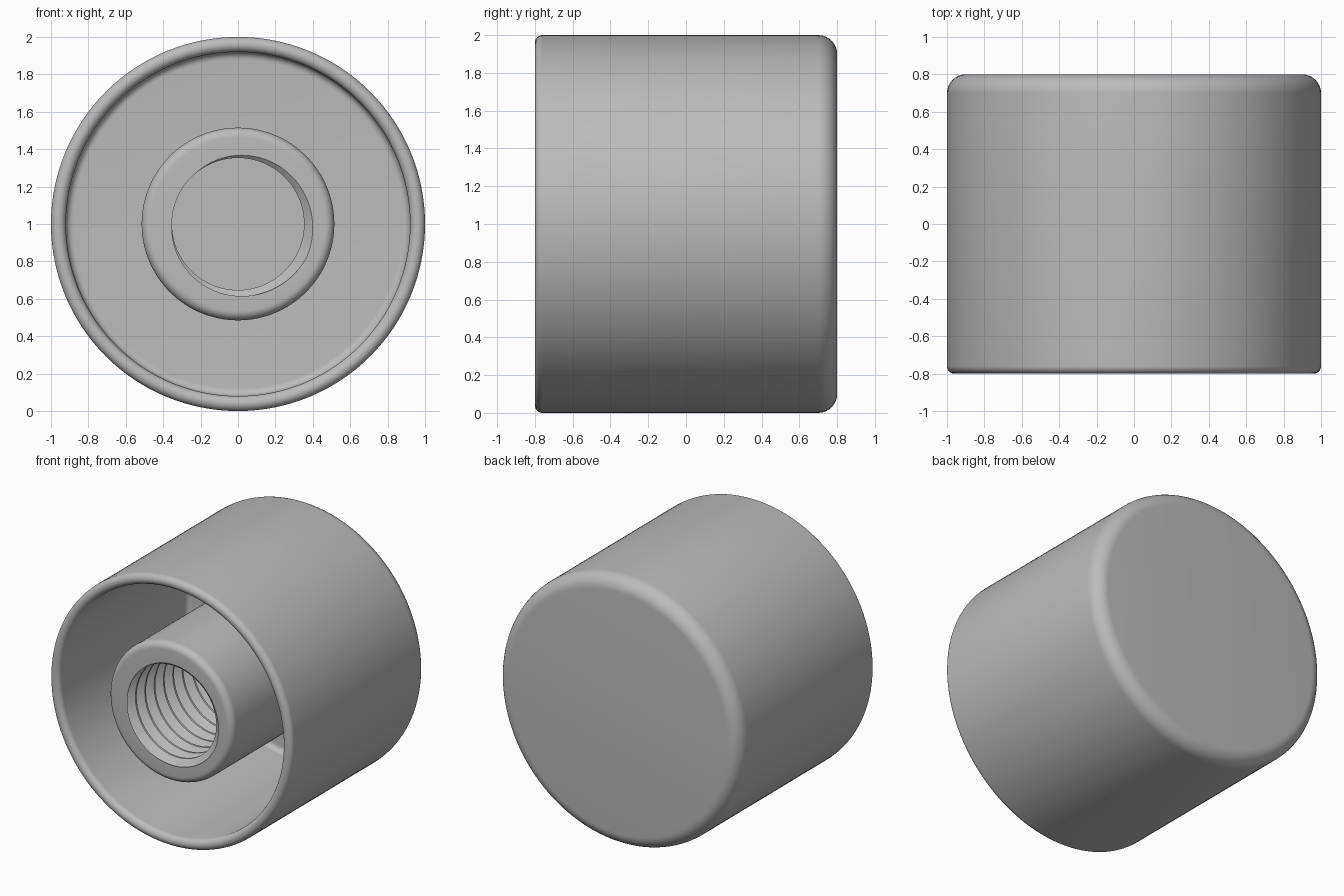
import bpy, bmesh
from math import cos, sin, pi, radians

if "Cube" in bpy.data.objects:
    bpy.data.objects.remove(bpy.data.objects["Cube"], do_unlink=True)

SEGMENTS = 128
FRONT, BACK, FLOOR = -0.8, 0.8, 0.72

grey = bpy.data.materials.new("plain_grey")
grey.use_nodes = True
grey.diffuse_color = (0.5, 0.5, 0.5, 1)
grey.node_tree.nodes["Principled BSDF"].inputs["Base Color"].default_value = grey.diffuse_color


def arc(radius, y, size, start, end, steps=8):
    """Fillet points (radius, y) around a centre, angles in degrees."""
    angles = [radians(start + (end - start) * i / steps) for i in range(steps + 1)]
    return [(radius + size * cos(a), y + size * sin(a)) for a in angles]


def ring(radius, y):
    return lambda a: (radius, y)


def sweep(name, rows):
    """Join rows of points around the y axis; each row maps angle to (radius, y)."""
    bm = bmesh.new()
    grid = []
    for row in rows:
        line = []
        for j in range(SEGMENTS + 1):
            a = 2 * pi * j / SEGMENTS
            r, y = row(a)
            line.append(bm.verts.new((r * cos(a), y, 1 + r * sin(a))))
        grid.append(line)
    for low, high in zip(grid, grid[1:]):
        for j in range(SEGMENTS):
            bm.faces.new((low[j], low[j + 1], high[j + 1], high[j]))
    bmesh.ops.remove_doubles(bm, verts=bm.verts, dist=1e-5)
    bmesh.ops.dissolve_degenerate(bm, edges=bm.edges, dist=1e-5)
    bmesh.ops.recalc_face_normals(bm, faces=bm.faces)
    mesh = bpy.data.meshes.new(name)
    bm.to_mesh(mesh)
    bm.free()
    mesh.materials.append(grey)
    obj = bpy.data.objects.new(name, mesh)
    bpy.context.collection.objects.link(obj)
    bpy.ops.object.select_all(action='DESELECT')
    obj.select_set(True)
    bpy.context.view_layer.objects.active = obj
    bpy.ops.object.shade_smooth_by_angle(angle=radians(30))
    return obj


# Hollow cap: rounded back edge, rounded rim, filleted inner floor
shell = ([(0, BACK)] + arc(0.9, BACK - 0.1, 0.1, 90, 0)
         + arc(0.96, FRONT + 0.04, 0.04, 0, -180, 16)
         + arc(0.88, FLOOR - 0.04, 0.04, 0, 90) + [(0, FLOOR)])
sweep("cap_shell", [ring(*p) for p in shell])

# Threaded hole: a helical groove clipped between the boss face and hole bottom
PITCH, MINOR, MAJOR = 0.11, 0.353, 0.408
HOLE_END, START, CREST = 0.5, radians(-25), 0.43


def thread_radius(a, y):
    turn = (y - FRONT) / PITCH + (a - START) / (2 * pi)
    away = abs(turn - round(turn))
    return MAJOR - (MAJOR - MINOR) * min(away / CREST, 1)


def thread_row(u):
    def row(a):
        y = FRONT + PITCH * (u - (a - START) / (2 * pi))
        y = min(max(y, FRONT), HOLE_END)
        return thread_radius(a, y), y
    return row


turns = int((HOLE_END - FRONT) / PITCH) + 3
thread = [thread_row(k + part) for k in range(-1, turns)
          for part in (0, CREST, 1 - CREST)]

# Central boss: outer wall, rounded front edge, flat face, thread, hole bottom
boss = [(0.515, FLOOR)] + arc(0.465, FRONT + 0.05, 0.05, 0, -90)
sweep("threaded_boss", [ring(*p) for p in boss] + thread + [ring(0, HOLE_END)])
